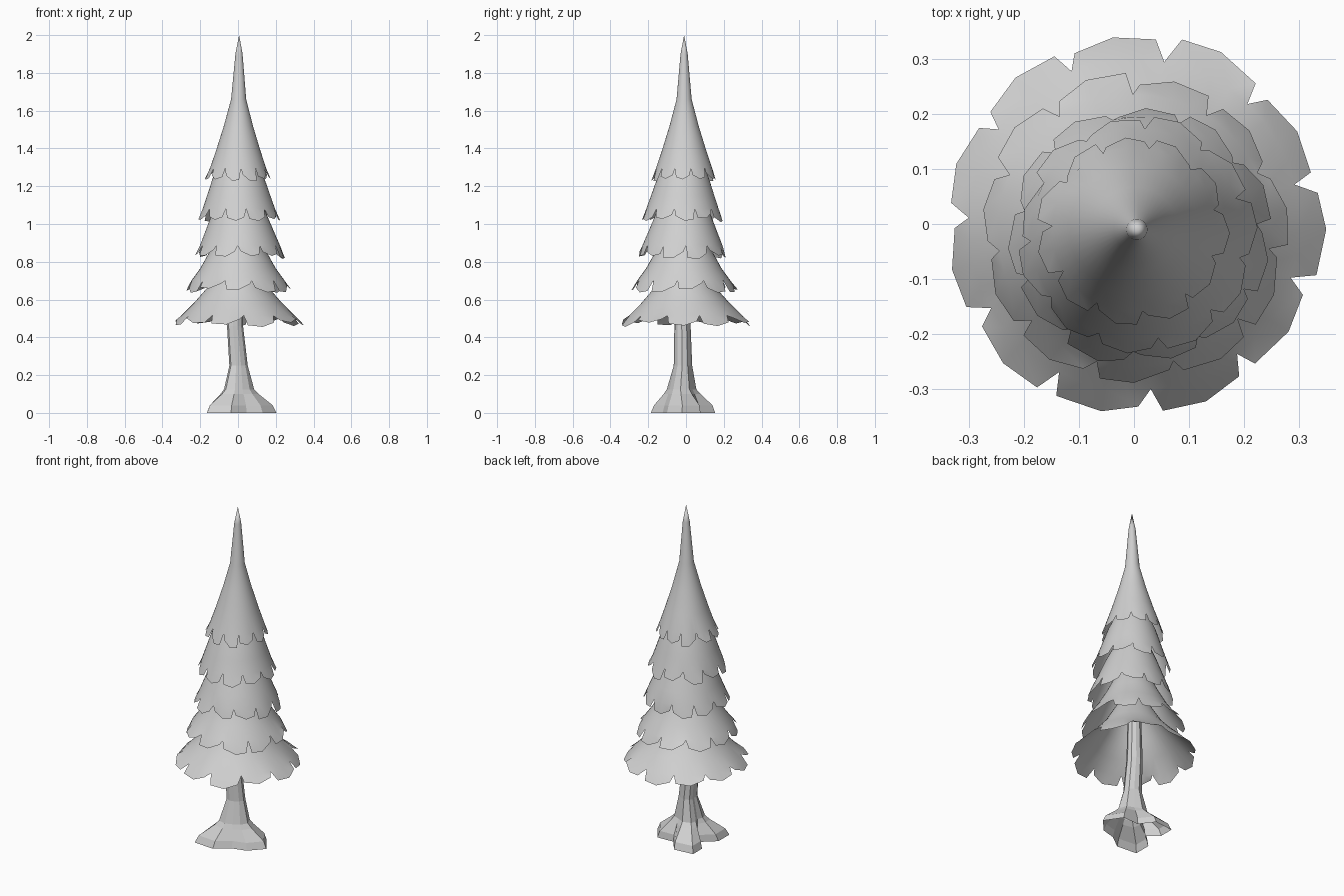
import bpy, bmesh, math, random
from mathutils import Vector

random.seed(4)
if "Cube" in bpy.data.objects:
    bpy.data.objects.remove(bpy.data.objects["Cube"], do_unlink=True)

GREY = (0.63, 0.63, 0.63, 1)
grey = bpy.data.materials.new("plain_grey")
grey.use_nodes = True
grey.diffuse_color = GREY
grey.node_tree.nodes["Principled BSDF"].inputs["Base Color"].default_value = GREY

PETALS = 11
COLS = 4          # columns per petal


def finish(bm, name, smooth):
    bmesh.ops.recalc_face_normals(bm, faces=bm.faces)
    mesh = bpy.data.meshes.new(name)
    bm.to_mesh(mesh)
    bm.free()
    mesh.materials.append(grey)
    obj = bpy.data.objects.new(name, mesh)
    bpy.context.collection.objects.link(obj)
    if smooth:
        bpy.ops.object.select_all(action='DESELECT')
        obj.select_set(True)
        bpy.context.view_layer.objects.active = obj
        bpy.ops.object.shade_smooth_by_angle(angle=math.radians(40))


def bridge(bm, upper, lower):
    n = len(upper)
    for i in range(n):
        j = (i + 1) % n
        bm.faces.new((upper[i], lower[i], lower[j], upper[j]))


def polar(centre, angle, r, z):
    return Vector((centre[0] + r * math.cos(angle), centre[1] + r * math.sin(angle), z))


def foliage_tier(name, top_centre, rim_centre, profile, start):
    """Hollow skirt from a (radius, height) profile; the last step is cut into petals."""
    bm = bmesh.new()
    step = math.tau / PETALS
    start = math.radians(start)
    z_top, z_rim = profile[0][1], profile[-1][1]

    def centre(z):
        t = min(1, max(0, (z_top - z) / (z_top - z_rim)))
        return [a + (b - a) * t for a, b in zip(top_centre, rim_centre)]

    rings = []
    for r, z in profile[1:-1]:
        rings.append([bm.verts.new(polar(centre(z), start + i * step / COLS, r, z))
                      for i in range(PETALS * COLS)])
    apex = bm.verts.new((*top_centre, z_top))
    first = rings[0]
    for i, v in enumerate(first):
        bm.faces.new((apex, v, first[(i + 1) % len(first)]))
    for a, b in zip(rings, rings[1:]):
        bridge(bm, a, b)

    # Petals, each with a blunt end and a V-shaped gap to its neighbours
    base = rings[-1]
    r_rim, z_rim = profile[-1]
    for p in range(PETALS):
        a = [base[(p * COLS + k) % len(base)] for k in range(COLS + 1)]
        drop, reach = random.uniform(-0.012, 0.012), random.uniform(-0.008, 0.005)
        tilt = random.uniform(-0.016, 0.016)
        b = []
        for frac, lift in ((0.09, 0.008 + tilt), (0.5, -0.008), (0.89, 0.008 - tilt)):
            ang = start + (p + frac + random.uniform(-0.03, 0.03)) * step
            b.append(bm.verts.new(polar(rim_centre, ang, r_rim + reach - lift * 0.5,
                                        z_rim + drop + lift)))
        bm.faces.new((a[0], b[0], a[1]))
        bm.faces.new((a[1], b[0], b[1], a[2]))
        bm.faces.new((a[2], b[1], b[2], a[3]))
        bm.faces.new((a[3], b[2], a[4]))
    finish(bm, name, True)


# Foliage, lowest tier first
foliage_tier("foliage_bottom", (0, -0.01), (0, 0),
             [(0, 0.9), (0.07, 0.82), (0.165, 0.66), (0.235, 0.58), (0.3, 0.515), (0.343, 0.474)], 14)
foliage_tier("foliage_lower", (0, -0.01), (0, -0.012),
             [(0, 1.1), (0.07, 1.02), (0.147, 0.86), (0.2, 0.765), (0.247, 0.7), (0.278, 0.655)], 25)
foliage_tier("foliage_middle", (0, -0.01), (0.012, -0.02),
             [(0, 1.3), (0.07, 1.22), (0.142, 1.06), (0.186, 0.95), (0.213, 0.885), (0.233, 0.83)], 5)
foliage_tier("foliage_upper", (0, -0.01), (0.005, -0.02),
             [(0, 1.52), (0.06, 1.42), (0.131, 1.26), (0.168, 1.15), (0.192, 1.08), (0.212, 1.03)], 20)
foliage_tier("foliage_top", (0.006, -0.01), (0, -0.01),
             [(0, 2.0), (0.019, 1.9), (0.04, 1.66), (0.077, 1.52), (0.117, 1.39), (0.149, 1.295),
              (0.17, 1.24)], 14)

# Trunk with three spreading roots: (direction, reach, fill of the gap to the next root)
roots = ((-6, 1.0, 0.0), (136, 1.0, 0.0), (227, 1.3, 0.42), (354, 1.0, 0.0))
columns = []      # (angle, root strength)
for (a, reach_a, fill), (b, reach_b, _) in zip(roots, roots[1:]):
    side = 0.62 + fill * 0.15
    for k, strength in enumerate((reach_a, reach_a * side, fill, reach_b * side)):
        columns.append((math.radians(a + (b - a) * k / 4), strength))

# height, centre, valley radius, root radius
sections = [(0.9, (-0.01, -0.01), 0.03, 0.032), (0.46, (-0.018, -0.018), 0.04, 0.045),
            (0.25, (0, -0.015), 0.043, 0.052), (0.125, (0, -0.02), 0.06, 0.086),
            (0.1, (0, -0.015), 0.066, 0.11), (0.04, (0, 0), 0.075, 0.185),
            (0.0, (0, 0), 0.08, 0.204)]
bm = bmesh.new()
rings = [[bm.verts.new(polar(c, ang, valley + (root - valley) * s, z)) for ang, s in columns]
         for z, c, valley, root in sections]
for upper, lower in zip(rings, rings[1:]):
    bridge(bm, upper, lower)
bm.faces.new(rings[0])
finish(bm, "trunk_and_roots", False)
